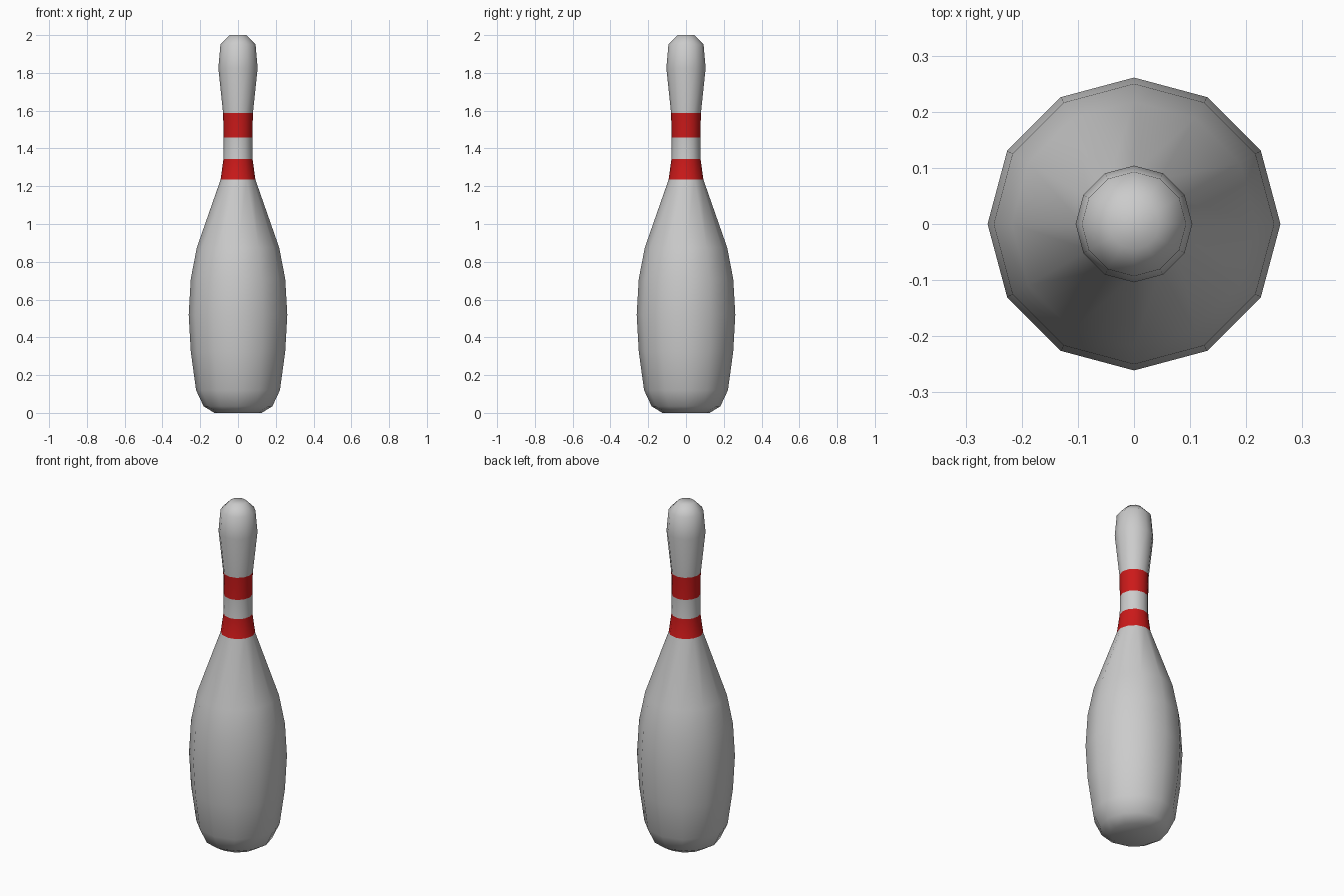
import bpy, bmesh
from math import cos, sin, tau

if "Cube" in bpy.data.objects:
    bpy.data.objects.remove(bpy.data.objects["Cube"])

SIDES = 12
# (radius, height) from base to head
PROFILE = [(0.125, 0.0), (0.182, 0.035), (0.222, 0.12), (0.25, 0.325), (0.261, 0.52),
           (0.25, 0.71), (0.218, 0.875), (0.092, 1.235), (0.077, 1.345),
           (0.076, 1.457), (0.079, 1.588), (0.104, 1.825), (0.093, 1.95), (0.045, 2.0)]
STRIPES = (7, 9)  # profile segments painted red

white = bpy.data.materials.new("white_coat")
white.diffuse_color = (0.8, 0.8, 0.8, 1)
white.use_nodes = True
white.node_tree.nodes["Principled BSDF"].inputs["Base Color"].default_value = white.diffuse_color
red = bpy.data.materials.new("red_stripe")
red.diffuse_color = (0.6, 0.01, 0.01, 1)
red.use_nodes = True
red.node_tree.nodes["Principled BSDF"].inputs["Base Color"].default_value = red.diffuse_color

# Lathe the pin as stacked 12-sided rings
bm = bmesh.new()
rings = [[bm.verts.new((r * cos(tau * i / SIDES), r * sin(tau * i / SIDES), z))
          for i in range(SIDES)] for r, z in PROFILE]
for s, (low, high) in enumerate(zip(rings, rings[1:])):
    for i in range(SIDES):
        j = (i + 1) % SIDES
        face = bm.faces.new((low[i], low[j], high[j], high[i]))
        face.material_index = int(s in STRIPES)

# Base and head caps
bm.faces.new(rings[0][::-1])
bm.faces.new(rings[-1])
for face in bm.faces:
    face.smooth = True

mesh = bpy.data.meshes.new("bowling_pin")
bm.to_mesh(mesh)
bm.free()
mesh.materials.append(white)
mesh.materials.append(red)
pin = bpy.data.objects.new("bowling_pin", mesh)
bpy.context.collection.objects.link(pin)
